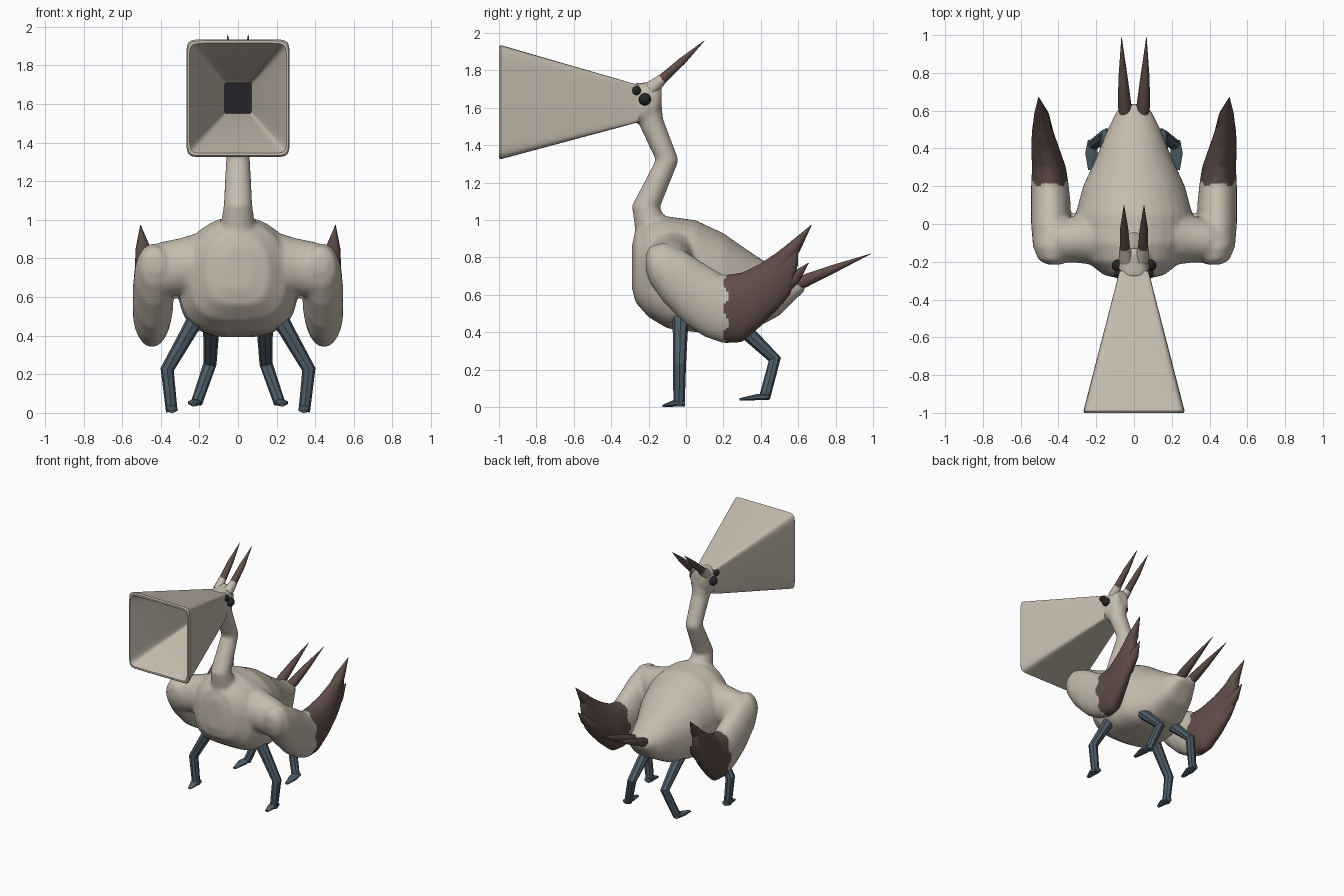
import bpy, bmesh, math
from mathutils import Vector

if "Cube" in bpy.data.objects:
    bpy.data.objects.remove(bpy.data.objects["Cube"])


def material(name, rgb):
    m = bpy.data.materials.new(name)
    m.diffuse_color = (*rgb, 1)
    m.use_nodes = True
    m.node_tree.nodes["Principled BSDF"].inputs["Base Color"].default_value = m.diffuse_color
    return m


CREAM = material("cream", (0.56, 0.50, 0.42))
BROWN = material("dark brown", (0.115, 0.072, 0.064))
SLATE = material("slate blue", (0.075, 0.11, 0.14))
BLACK = material("black", (0.018, 0.018, 0.02))


def skin(name, rings, mat, smooth=40):
    """Bridge equal rings of points into a closed solid."""
    bm = bmesh.new()
    vs = [[bm.verts.new(p) for p in r] for r in rings]
    n = len(vs[0])
    for a, b in zip(vs, vs[1:]):
        for i in range(n):
            bm.faces.new((a[i], a[(i + 1) % n], b[(i + 1) % n], b[i]))
    bm.faces.new(vs[0])
    bm.faces.new(vs[-1])
    bmesh.ops.recalc_face_normals(bm, faces=bm.faces)
    me = bpy.data.meshes.new(name)
    bm.to_mesh(me)
    bm.free()
    me.materials.append(mat)
    ob = bpy.data.objects.new(name, me)
    bpy.context.collection.objects.link(ob)
    bpy.ops.object.select_all(action='DESELECT')
    ob.select_set(True)
    bpy.context.view_layer.objects.active = ob
    bpy.ops.object.shade_smooth_by_angle(angle=math.radians(smooth))
    return ob


def loft(name, rows, mat, n=32, low=2.0, high=2.0, side=1, along_x=False):
    """Rows of (position, centre, half width, bottom, top); rounded sections."""
    rings = []
    for pos, c, w, lo, hi in rows:
        ring = []
        for i in range(n):
            a = 2 * math.pi * (i + 0.5) / n
            ca, sa = math.cos(a), math.sin(a)
            e = 2 / (low if sa < 0 else high)
            u = c + w * math.copysign(abs(ca) ** e, ca)
            z = (lo + hi) / 2 + (hi - lo) / 2 * math.copysign(abs(sa) ** e, sa)
            ring.append((side * pos, u, z) if along_x else (side * u, pos, z))
        rings.append(ring)
    return skin(name, rings, mat)


def tube(name, rows, mat, n=10, side=1, smooth=40):
    """Rows of (x, y, z, radius) swept as a tapered tube."""
    pts = [Vector((side * r[0], r[1], r[2])) for r in rows]
    rings = []
    for i, p in enumerate(pts):
        t = Vector()
        if i:
            t += (p - pts[i - 1]).normalized()
        if i < len(pts) - 1:
            t += (pts[i + 1] - p).normalized()
        t.normalize()
        u = (Vector((1, 0, 0)) - t * t.x).normalized()
        v = t.cross(u)
        rings.append([p + rows[i][3] * (u * math.cos(2 * math.pi * k / n) + v * math.sin(2 * math.pi * k / n))
                      for k in range(n)])
    return skin(name, rings, mat, smooth)


# Egg-shaped body, neck and head
parts = [loft("body", [
    (-0.29, 0, 0.07, 0.64, 0.86), (-0.27, 0, 0.16, 0.56, 0.94), (-0.20, 0, 0.25, 0.48, 1.0),
    (-0.10, 0, 0.305, 0.42, 1.02), (0.05, 0, 0.31, 0.40, 1.0), (0.20, 0, 0.27, 0.39, 0.93),
    (0.35, 0, 0.20, 0.41, 0.825), (0.50, 0, 0.14, 0.49, 0.73), (0.60, 0, 0.09, 0.59, 0.685),
    (0.635, 0, 0.06, 0.62, 0.67)], CREAM, low=3.2)]
parts.append(tube("neck", [
    (0, -0.17, 0.88, 0.12), (0, -0.185, 0.97, 0.09), (0, -0.215, 1.07, 0.075),
    (0, -0.10, 1.32, 0.062), (0, -0.185, 1.52, 0.066), (0, -0.205, 1.66, 0.07)], CREAM, 20))
parts.append(loft("head", [
    (-0.285, 0, 0.082, 1.52, 1.73), (-0.22, 0, 0.082, 1.52, 1.735),
    (-0.16, 0, 0.072, 1.55, 1.745), (-0.13, 0, 0.05, 1.62, 1.73)], CREAM, low=3, high=3))

for s in (1, -1):
    # Shoulder and folded wing
    parts.append(loft("shoulder", [
        (0.12, -0.06, 0.17, 0.60, 0.96), (0.30, -0.08, 0.125, 0.61, 0.905),
        (0.40, -0.09, 0.115, 0.60, 0.885), (0.46, -0.09, 0.08, 0.64, 0.86)],
        CREAM, side=s, along_x=True))
    parts.append(loft("wing", [
        (-0.215, 0.42, 0.04, 0.73, 0.82), (-0.19, 0.43, 0.075, 0.66, 0.86),
        (-0.12, 0.435, 0.10, 0.56, 0.88), (0.0, 0.44, 0.105, 0.44, 0.83),
        (0.10, 0.44, 0.105, 0.375, 0.765), (0.20, 0.445, 0.10, 0.34, 0.705),
        (0.30, 0.45, 0.09, 0.345, 0.72), (0.40, 0.47, 0.075, 0.43, 0.77),
        (0.50, 0.485, 0.055, 0.53, 0.84), (0.56, 0.49, 0.04, 0.60, 0.89),
        (0.60, 0.495, 0.028, 0.76, 0.915)], CREAM, side=s))

# Fuse the organic parts into one soft skin
bpy.ops.object.select_all(action='DESELECT')
for p in parts:
    p.select_set(True)
bpy.context.view_layer.objects.active = parts[0]
bpy.ops.object.join()
body = bpy.context.view_layer.objects.active
body.name = "body_neck_head_and_wings"
body.modifiers.clear()
rm = body.modifiers.new("fuse", 'REMESH')
rm.mode = 'VOXEL'
rm.voxel_size = 0.013
sm = body.modifiers.new("soften", 'SMOOTH')
sm.factor = 0.5
sm.iterations = 6
for m in ("fuse", "soften"):
    bpy.ops.object.modifier_apply(modifier=m)
body.data.materials.clear()
body.data.materials.append(CREAM)
body.data.materials.append(BROWN)
for f in body.data.polygons:   # dark flight feathers behind an uneven line
    c = f.center
    f.use_smooth = True
    f.material_index = int(abs(c.x) > 0.32 and c.y > 0.215 + 0.015 * math.sin(c.z * 45))

# Square horn-shaped beak, hollow, with a dark throat
beak_rows = [(-0.25, 0, 0.078, 1.525, 1.72), (-0.30, 0, 0.09, 1.51, 1.735),
             (-0.99, 0, 0.268, 1.325, 1.935), (-1.0, 0, 0.262, 1.332, 1.928),
             (-1.0, 0, 0.252, 1.345, 1.915), (-0.985, 0, 0.243, 1.355, 1.905),
             (-0.32, 0, 0.07, 1.55, 1.71)]
beak = loft("beak", beak_rows, CREAM, n=36, low=14, high=14)
beak.data.materials.append(BLACK)
for f in beak.data.polygons:
    if len(f.vertices) > 4 and f.center.y < -0.3:
        f.material_index = 1

for s, tag in ((1, "right"), (-1, "left")):
    # Eyes
    for nm, loc, r in (("large_eye", (0.085, -0.22, 1.645), 0.033),
                       ("small_eye", (0.08, -0.265, 1.692), 0.024)):
        bpy.ops.mesh.primitive_uv_sphere_add(segments=16, ring_count=10, radius=r,
                                             location=(s * loc[0], loc[1], loc[2]))
        e = bpy.context.object
        e.name = f"{tag}_{nm}"
        e.data.materials.append(BLACK)
        bpy.ops.object.shade_smooth()
    # Crest spikes with pale sockets
    tube(f"{tag}_crest_socket", [(0.04, -0.19, 1.70, 0.04), (0.05, -0.125, 1.755, 0.028)], CREAM, 12, s)
    tube(f"{tag}_crest_spike", [(0.048, -0.14, 1.742, 0.028), (0.052, -0.02, 1.85, 0.021),
                                (0.053, 0.10, 1.96, 0.001)], BROWN, 10, s)
    # Tail spikes
    tube(f"{tag}_tail_spike", [(0.045, 0.56, 0.645, 0.03), (0.05, 0.63, 0.672, 0.036),
                               (0.058, 0.78, 0.735, 0.024), (0.066, 0.99, 0.82, 0.001)], BROWN, 10, s)
    # Pointed wing feathers
    tube(f"{tag}_upper_feather", [(0.485, 0.48, 0.74, 0.05), (0.492, 0.58, 0.855, 0.038),
                                  (0.505, 0.67, 0.972, 0.002)], BROWN, 10, s)
    tube(f"{tag}_lower_feather", [(0.475, 0.48, 0.61, 0.05), (0.485, 0.58, 0.69, 0.035),
                                  (0.495, 0.655, 0.77, 0.002)], BROWN, 10, s)
    # Front leg and foot
    tube(f"{tag}_front_leg", [(0.19, -0.03, 0.53, 0.05), (0.25, -0.03, 0.43, 0.041),
                              (0.367, -0.035, 0.225, 0.035), (0.343, -0.037, 0.006, 0.03)],
         SLATE, 8, s, 30)
    loft(f"{tag}_front_foot", [(-0.005, 0.343, 0.028, 0.0, 0.04), (-0.065, 0.343, 0.032, 0.0, 0.04),
                               (-0.125, 0.34, 0.014, 0.0, 0.012)], SLATE, 8, side=s)
    # Back leg and foot
    tube(f"{tag}_back_leg", [(0.14, 0.24, 0.48, 0.045), (0.14, 0.33, 0.395, 0.04),
                             (0.145, 0.475, 0.255, 0.034), (0.215, 0.42, 0.05, 0.03)],
         SLATE, 8, s, 30)
    loft(f"{tag}_back_foot", [(0.445, 0.22, 0.026, 0.035, 0.075), (0.375, 0.225, 0.036, 0.035, 0.07),
                              (0.285, 0.23, 0.014, 0.033, 0.047)], SLATE, 8, side=s)
